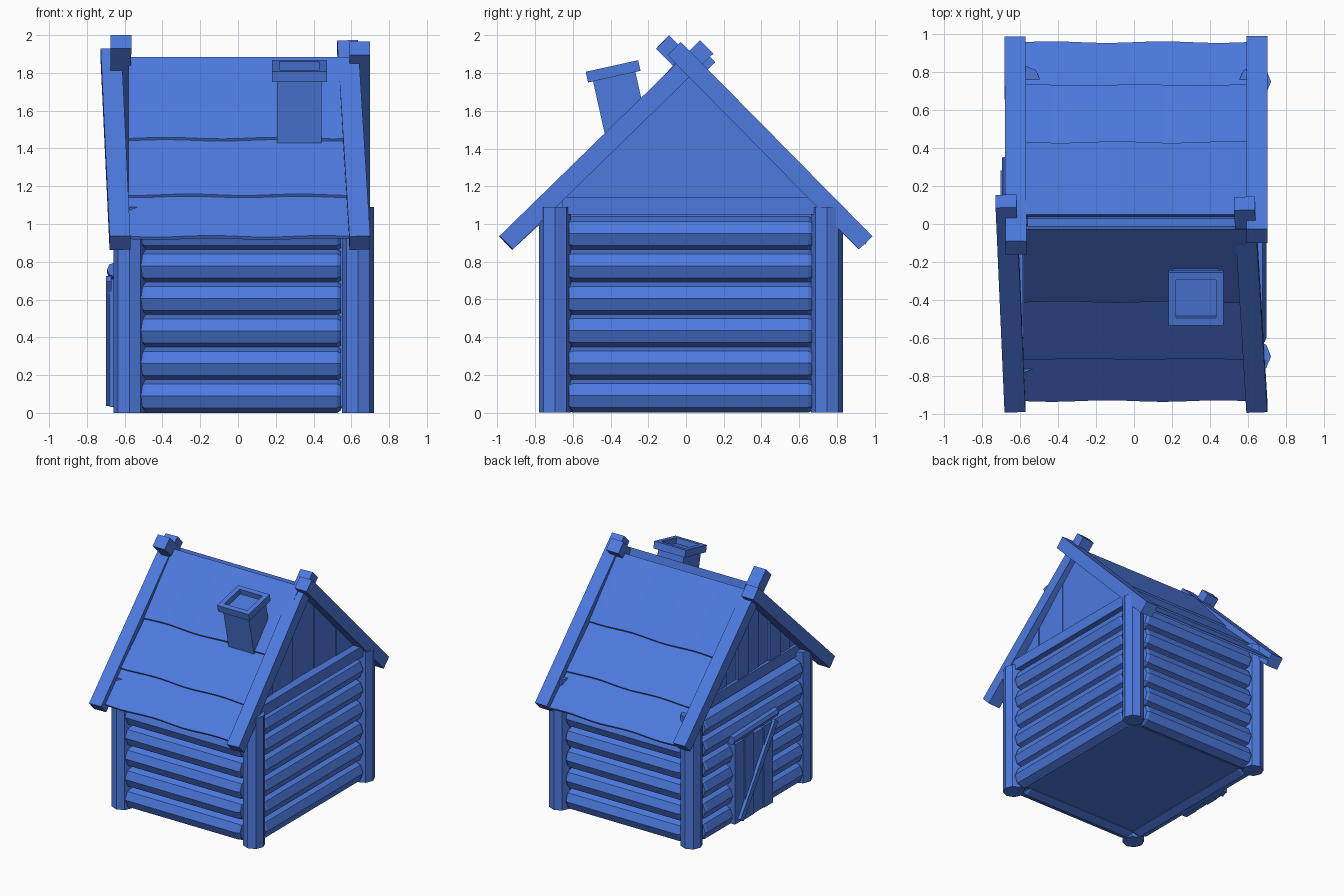
import bpy, bmesh, math
from mathutils import Vector, Matrix

if "Cube" in bpy.data.objects:
    bpy.data.objects.remove(bpy.data.objects["Cube"])

blue = bpy.data.materials.new("blue")
blue.use_nodes = True
blue.diffuse_color = (0.075, 0.195, 0.74, 1)
blue.node_tree.nodes["Principled BSDF"].inputs["Base Color"].default_value = blue.diffuse_color


def finish(name, bm, matrix=None):
    bmesh.ops.recalc_face_normals(bm, faces=bm.faces)
    mesh = bpy.data.meshes.new(name)
    bm.to_mesh(mesh)
    bm.free()
    mesh.materials.append(blue)
    obj = bpy.data.objects.new(name, mesh)
    if matrix:
        obj.matrix_world = matrix
    bpy.context.collection.objects.link(obj)


def box(name, lo, hi, matrix=None):
    lo, hi = Vector(lo), Vector(hi)
    bm = bmesh.new()
    bmesh.ops.create_cube(bm, size=1)
    for v in bm.verts:
        v.co = (lo + hi) / 2 + v.co * (hi - lo)
    finish(name, bm, matrix)


def along(p0, p1, side=(1, 0, 0)):
    """Frame with z along the path and x close to the side direction."""
    p0, p1 = Vector(p0), Vector(p1)
    z = (p1 - p0).normalized()
    y = z.cross(Vector(side)).normalized()
    m = Matrix((y.cross(z), y, z)).transposed().to_4x4()
    m.translation = p0
    return m, (p1 - p0).length


def beam(name, p0, p1, width, thick):
    m, n = along(p0, p1)
    box(name, (-width / 2, -thick / 2, 0), (width / 2, thick / 2, n), m)


def log(name, p0, p1, radius, side=(1, 0, 0), tip=0.0):
    """Eight-sided timber, optionally narrowing at both ends."""
    m, n = along(p0, p1, side)
    bm = bmesh.new()
    rings = []
    for z, r in ((0, radius * (1 - tip)), (0.02, radius), (n - 0.02, radius), (n, radius * (1 - tip))):
        angles = [math.tau * k / 8 for k in range(8)]
        rings.append([bm.verts.new((r * math.cos(a), r * math.sin(a), z)) for a in angles])
    for a, b in zip(rings, rings[1:]):
        for k in range(8):
            bm.faces.new((a[k], a[(k + 1) % 8], b[(k + 1) % 8], b[k]))
    bm.faces.new(rings[0])
    bm.faces.new(rings[-1])
    finish(name, bm, m)


def prism(name, profile, x0, x1):
    """Extrude a y-z outline along x."""
    bm = bmesh.new()
    face = bm.faces.new([bm.verts.new((x0, y, z)) for y, z in profile])
    new = bmesh.ops.extrude_face_region(bm, geom=[face])["geom"]
    for v in new:
        if isinstance(v, bmesh.types.BMVert):
            v.co.x = x1
    finish(name, bm)


# Corner posts
WEST, EAST, FRONT, BACK = -0.575, 0.635, -0.695, 0.748
for x in (WEST, EAST):
    for y in (FRONT, BACK):
        log("corner_post", (x, y, 0), (x, y, 1.09), 0.085)

# Log walls around a solid core with a floor
box("wall_core", (WEST + 0.01, FRONT + 0.03, 0.03), (EAST - 0.04, BACK - 0.03, 1.06))
for i in range(6):
    z = 0.09 + 0.172 * i
    for y in (FRONT + 0.02, BACK - 0.02):
        log("long_wall_log", (WEST + 0.06, y, z), (EAST - 0.09, y, z), 0.09, (0, 0, 1), 0.15)
    for x in (WEST + 0.01, EAST - 0.03):
        log("end_wall_log", (x, FRONT + 0.075, z), (x, BACK - 0.08, z), 0.09, (0, 0, 1), 0.1)

# Gables made of upright planks, each set to its own depth, above a tie beam
west_steps = [0.008 * (k % 3) for k in range(10)]
east_steps = [0.006 * abs(k // 2 - 2) for k in range(10)]
for x, out, steps in ((WEST + 0.05, -1, west_steps), (EAST - 0.07, 1, east_steps)):
    box("tie_beam", (x - 0.06, FRONT + 0.04, 1.05), (x + 0.06 + 0.05 * max(out, 0), BACK - 0.05, 1.14))
    for k, depth in enumerate(steps):
        a, b = (k - 5) * 0.14, (k - 4) * 0.14
        prism("gable_plank", [(a, 1.06), (b, 1.06), (b, 1.81 - abs(b)), (a, 1.81 - abs(a))],
              x - out * 0.02, x + out * (0.035 + depth))


# Roof boards lapping downhill, with gently waving lower edges
def roof_board(side, low, high, lift, seed):
    bm = bmesh.new()
    rows = []
    steps = 16
    for k in range(steps + 1):
        t = k / steps
        x = -0.58 + 1.17 * t
        d = low + 0.004 * math.sin(t * 4 * math.pi + seed)
        ring = [(d, 1.865 - d), (high, 1.865 + lift - high),
                (high - 0.02, 1.835 - high), (d - 0.008, 1.85 - d)]
        rows.append([bm.verts.new((x, side * y, z)) for y, z in ring])
    for a, b in zip(rows, rows[1:]):
        for j in range(4):
            bm.faces.new((a[j], a[(j + 1) % 4], b[(j + 1) % 4], b[j]))
    bm.faces.new(rows[0])
    bm.faces.new(rows[-1])
    finish("roof_board", bm)


for side, edges in ((-1, (0.93, 0.71, 0.41, 0.03)), (1, (0.955, 0.73, 0.43, 0.05))):
    for i in range(3):
        last = i == 2
        roof_board(side, edges[i], edges[i + 1] - (0 if last else 0.03),
                   0.05 if last else -0.02, i * 1.3)
prism("ridge_filler", [(-0.12, 1.70), (0.12, 1.70), (0.03, 1.82), (-0.03, 1.82)], -0.56, 0.57)

# Crossed rafters at both ends
rafters = [((-0.625, -0.955, 0.90), (-0.672, 0.12, 1.893)),
           ((0.645, -0.955, 0.90), (0.58, 0.108, 1.937)),
           ((-0.625, 0.95, 0.903), (-0.62, -0.125, 1.965)),
           ((0.645, 0.953, 0.90), (0.645, -0.063, 1.93))]
for p0, p1 in rafters:
    beam("rafter", p0, p1, 0.11, 0.1)

# Leaning chimney with a hollow cap
lean = Matrix.Translation((0.325, -0.393, 1.838)) @ Matrix.Rotation(math.radians(12.5), 4, "X")
box("chimney_stack", (-0.118, -0.115, -0.45), (0.118, 0.115, -0.05), lean)
bm = bmesh.new()
bmesh.ops.create_cube(bm, size=1)
for v in bm.verts:
    v.co = Vector((v.co.x * 0.29, v.co.y * 0.285, v.co.z * 0.058 - 0.029))
top = max(bm.faces, key=lambda f: f.calc_center_median().z)
bmesh.ops.inset_region(bm, faces=[top], thickness=0.04, use_even_offset=True)
hole = bmesh.ops.extrude_face_region(bm, geom=[top])["geom"]
bmesh.ops.delete(bm, geom=[top], context="FACES_ONLY")
for v in hole:
    if isinstance(v, bmesh.types.BMVert):
        v.co.z -= 0.045
finish("chimney_cap", bm, lean)

# Plank door with a round lintel and a diagonal brace
for k in range(4):
    y = -0.18 + 0.125 * k
    box("door_plank", (-0.68 + 0.006 * (k % 2), y + 0.003, 0.03),
        (-0.6, y + 0.122, 0.71 - 0.015 * (k % 2)))
log("door_lintel", (-0.655, 0.35, 0.74), (-0.655, -0.235, 0.758), 0.038)
beam("door_brace", (-0.685, 0.26, 0.05), (-0.685, -0.195, 0.71), 0.03, 0.05)
